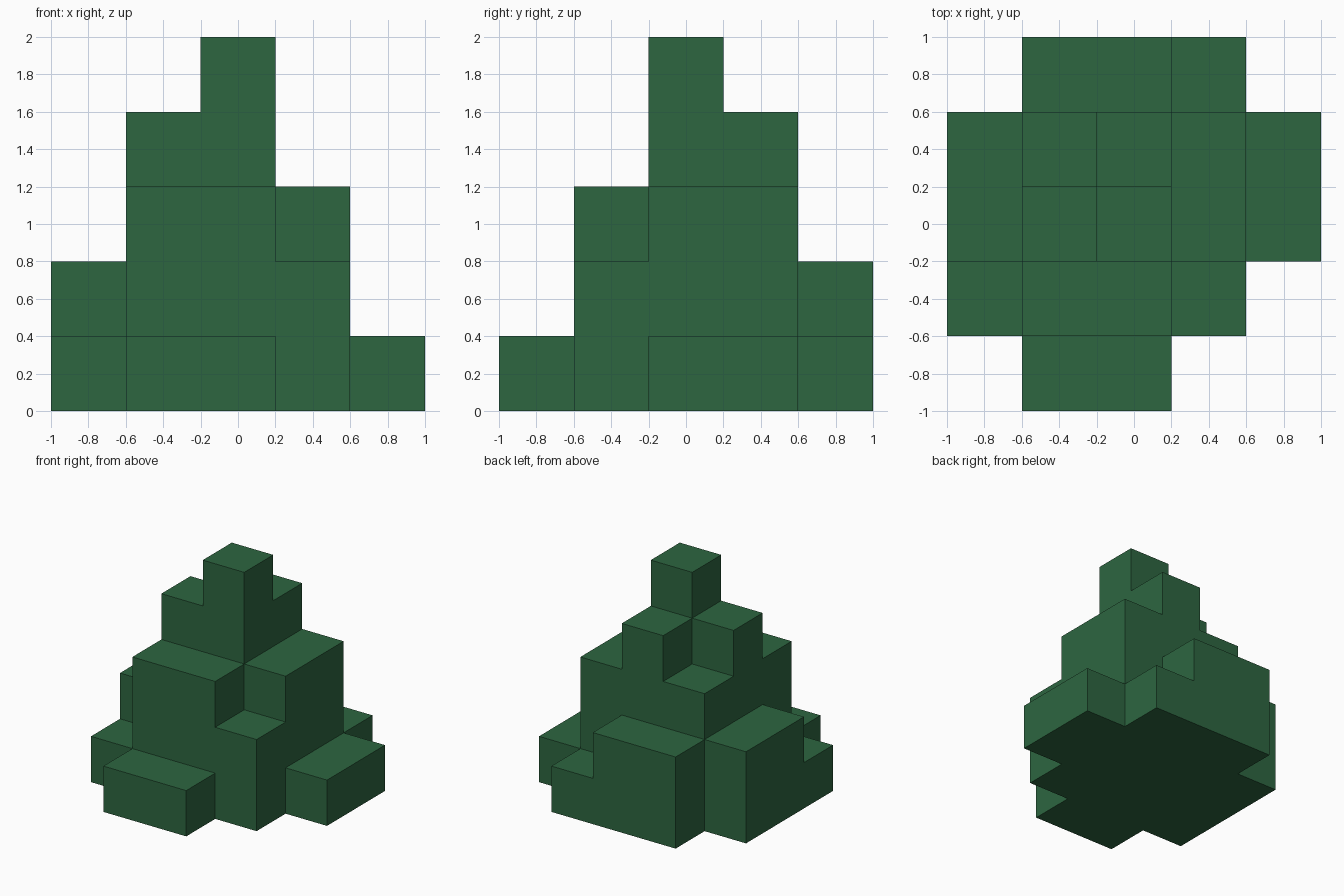
import bpy, bmesh
from mathutils import Vector

if "Cube" in bpy.data.objects:
    bpy.data.objects.remove(bpy.data.objects["Cube"])

CELL = 0.4
# Stack heights in cells: rows run front (-y) to back, columns left to right
HEIGHTS = ["01100",
           "13320",
           "24531",
           "23431",
           "02210"]
N = 5


def filled(c):
    x, y, z = c
    return 0 <= x < N and 0 <= y < N and 0 <= z < int(HEIGHTS[y][x])


green = bpy.data.materials.new("leaf green")
green.diffuse_color = (0.0262, 0.133, 0.0513, 1)
green.use_nodes = True
green.node_tree.nodes["Principled BSDF"].inputs["Base Color"].default_value = green.diffuse_color

# Stepped tree: keep only the exposed sides of every filled cell
bm = bmesh.new()
for x in range(N):
    for y in range(N):
        for z in range(int(HEIGHTS[y][x])):
            centre = Vector((x - 2, y - 2, z + 0.5)) * CELL
            for axis in range(3):
                for sign in (-1, 1):
                    n = [0, 0, 0]
                    n[axis] = sign
                    if filled((x + n[0], y + n[1], z + n[2])):
                        continue
                    n = Vector(n)
                    u = Vector((n.y, n.z, n.x))
                    v = n.cross(u)
                    h = CELL / 2
                    corners = [n + a * u + b * v
                               for a, b in ((-1, -1), (1, -1), (1, 1), (-1, 1))]
                    bm.faces.new([bm.verts.new(centre + c * h) for c in corners])

# Weld the cells and merge coplanar sides into large flat faces
bmesh.ops.remove_doubles(bm, verts=bm.verts, dist=0.001)
bmesh.ops.dissolve_limit(bm, angle_limit=0.02, verts=bm.verts, edges=bm.edges)
bmesh.ops.recalc_face_normals(bm, faces=bm.faces)

mesh = bpy.data.meshes.new("stepped_tree")
bm.to_mesh(mesh)
bm.free()
mesh.materials.append(green)
tree = bpy.data.objects.new("stepped_tree", mesh)
bpy.context.collection.objects.link(tree)
